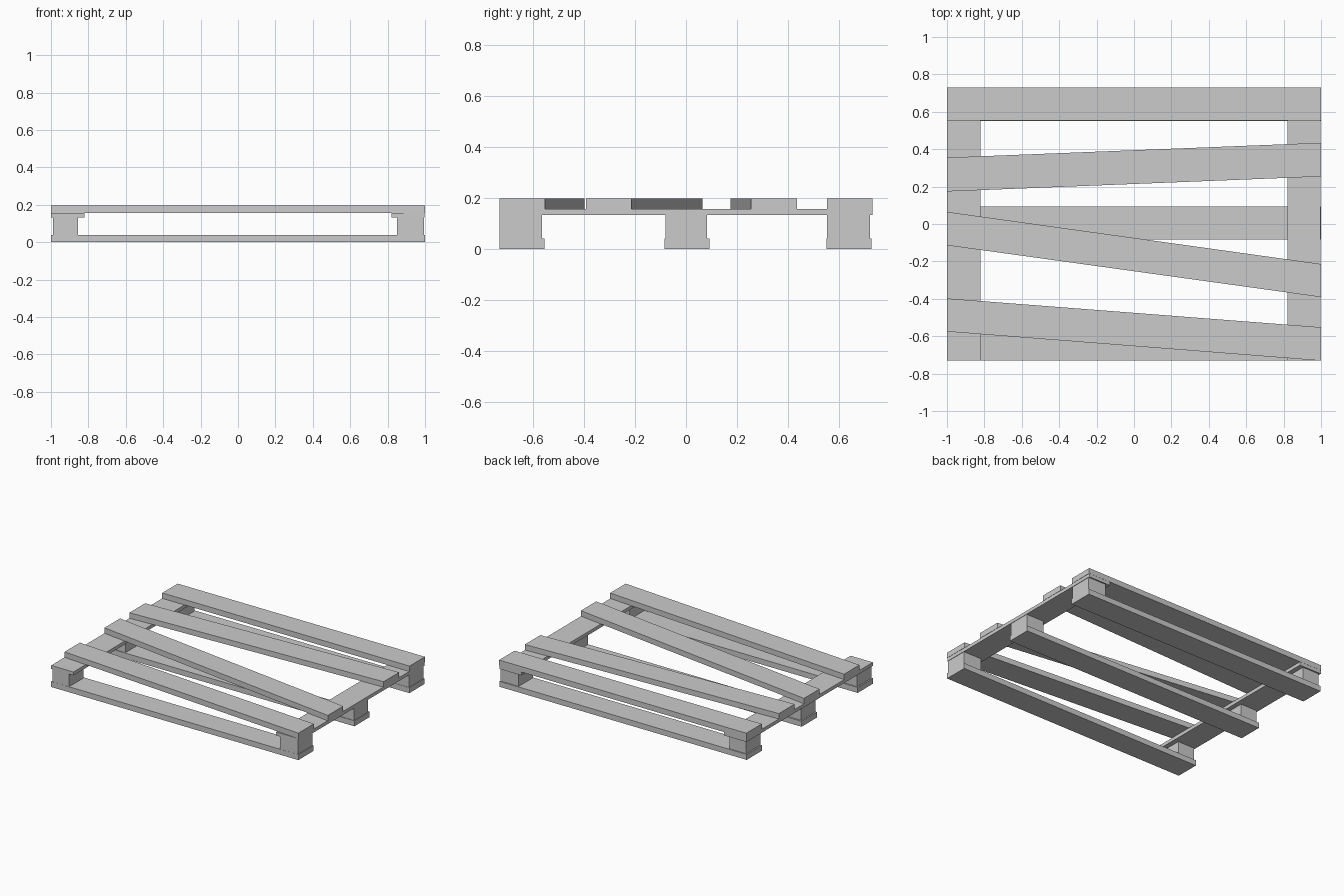
import bpy

if "Cube" in bpy.data.objects:
    bpy.data.objects.remove(bpy.data.objects["Cube"])


def board(name, x0, x1, left, right, z0, z1):
    """Prism from x0 to x1; left/right are the (y min, y max) of each end."""
    outline = [(x0, left[0]), (x1, right[0]), (x1, right[1]), (x0, left[1])]
    verts = [(x, y, z) for z in (z0, z1) for x, y in outline]
    faces = [(3, 2, 1, 0), (4, 5, 6, 7)]
    faces += [(i, (i + 1) % 4, (i + 1) % 4 + 4, i + 4) for i in range(4)]
    mesh = bpy.data.meshes.new(name)
    mesh.from_pydata(verts, [], faces)
    obj = bpy.data.objects.new(name, mesh)
    bpy.context.collection.objects.link(obj)
    return obj


Z_BASE, Z_BLOCK, Z_CROSS, Z_TOP = 0.04, 0.132, 0.157, 0.197

# Bottom runners, each with a spacer block at both ends
rows = {
    "front": ((-0.731, -0.555), (-0.73, -0.563)),
    "middle": ((-0.084, 0.093), (-0.08, 0.083)),
    "back": ((0.551, 0.727), (0.553, 0.72)),
}
for row, (runner, block) in rows.items():
    board(row + "_runner", -1, 1, runner, runner, 0, Z_BASE)
    board(row + "_left_block", -0.99, -0.855, block, block, Z_BASE, Z_BLOCK)
    board(row + "_right_block", 0.85, 0.995, block, block, Z_BASE, Z_BLOCK)

# Thin cross planks resting on the blocks
span = (-0.73, 0.73)
board("left_cross_plank", -1, -0.82, span, span, Z_BLOCK, Z_CROSS)
board("right_cross_plank", 0.82, 0.998, span, span, Z_BLOCK, Z_CROSS)

# Top deck slats, three of them skewed
slats = [
    ((0.553, 0.731), (0.553, 0.731)),
    ((0.174, 0.355), (0.254, 0.434)),
    ((-0.114, 0.065), (-0.391, -0.214)),
    ((-0.575, -0.398), (-0.731, -0.552)),
]
for i, (left, right) in enumerate(slats, 1):
    board(f"deck_slat_{i}", -1, 1, left, right, Z_CROSS, Z_TOP)
